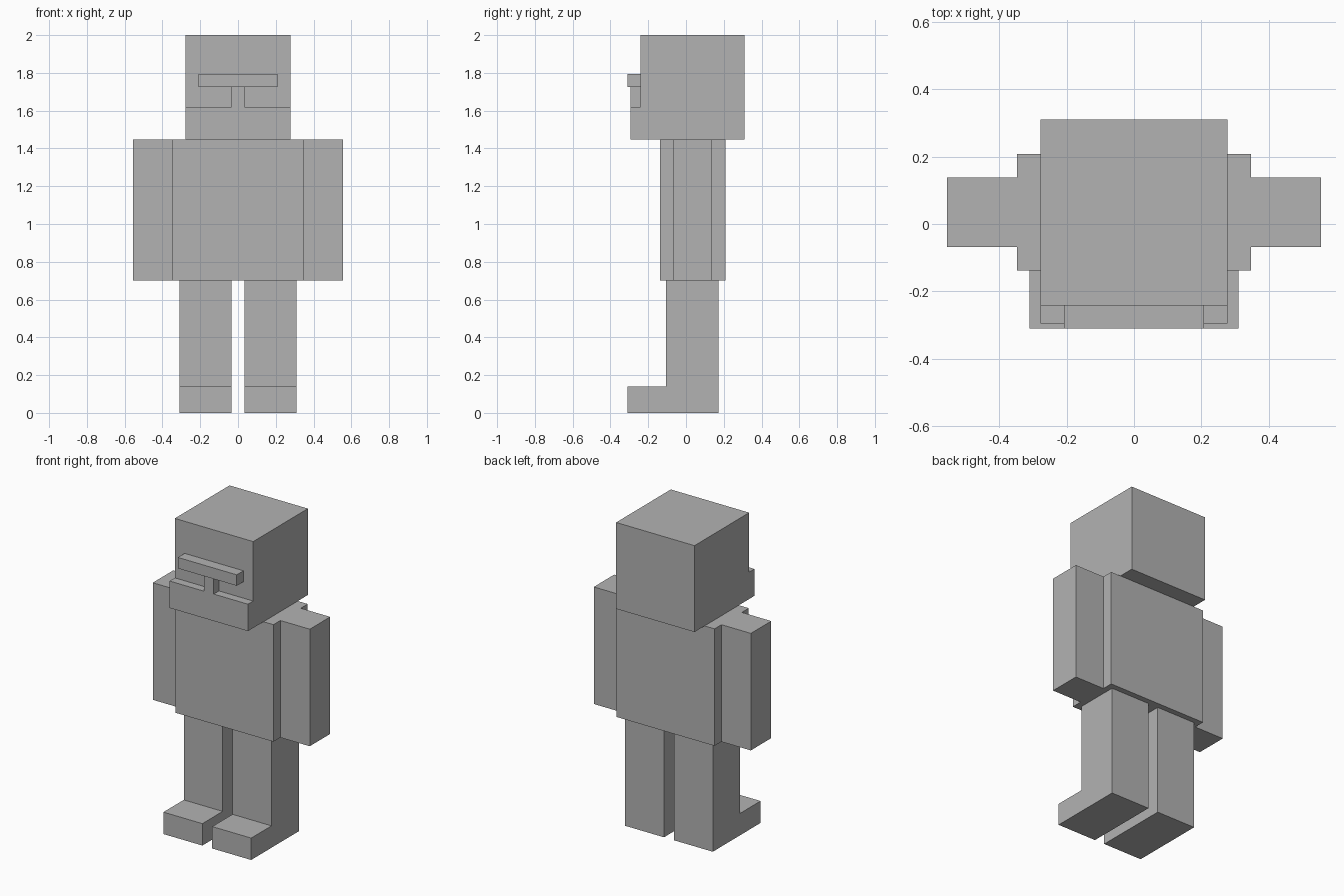
import bpy, bmesh

if "Cube" in bpy.data.objects:
    bpy.data.objects.remove(bpy.data.objects["Cube"])

grey = bpy.data.materials.new("plain grey")
grey.diffuse_color = (0.45, 0.45, 0.45, 1)
grey.use_nodes = True
grey.node_tree.nodes["Principled BSDF"].inputs["Base Color"].default_value = grey.diffuse_color


def prism(name, profile, x0, x1):
    """Extrude a (y, z) side profile along x from x0 to x1."""
    bm = bmesh.new()
    face = bm.faces.new([bm.verts.new((x0, y, z)) for y, z in profile])
    ext = bmesh.ops.extrude_face_region(bm, geom=[face], use_keep_orig=True)
    verts = [g for g in ext["geom"] if isinstance(g, bmesh.types.BMVert)]
    bmesh.ops.translate(bm, verts=verts, vec=(x1 - x0, 0, 0))
    bmesh.ops.recalc_face_normals(bm, faces=bm.faces)
    mesh = bpy.data.meshes.new(name)
    bm.to_mesh(mesh)
    bm.free()
    mesh.materials.append(grey)
    ob = bpy.data.objects.new(name, mesh)
    bpy.context.collection.objects.link(ob)
    return ob


def box(name, x0, x1, y0, y1, z0, z1):
    return prism(name, [(y0, z0), (y1, z0), (y1, z1), (y0, z1)], x0, x1)


# Head with jutting jaw, nose bridge and brow bar
prism("head", [(-0.295, 1.448), (0.31, 1.448), (0.31, 2.0), (-0.242, 2.0),
               (-0.242, 1.62), (-0.295, 1.62)], -0.277, 0.277)
box("nose", -0.035, 0.035, -0.295, -0.242, 1.62, 1.725)
box("brow", -0.208, 0.208, -0.31, -0.242, 1.725, 1.795)

# Torso
box("torso", -0.347, 0.347, -0.138, 0.208, 0.7, 1.448)

# Arms, and legs with forward feet
leg_profile = [(-0.31, 0), (0.172, 0), (0.172, 0.7), (-0.105, 0.7),
               (-0.105, 0.14), (-0.31, 0.14)]
for side, s in (("left", 1), ("right", -1)):
    ax = sorted((s * 0.347, s * 0.555))
    lx = sorted((s * 0.035, s * 0.31))
    box(side + "_arm", *ax, -0.068, 0.138, 0.7, 1.448)
    prism(side + "_leg", leg_profile, *lx)
